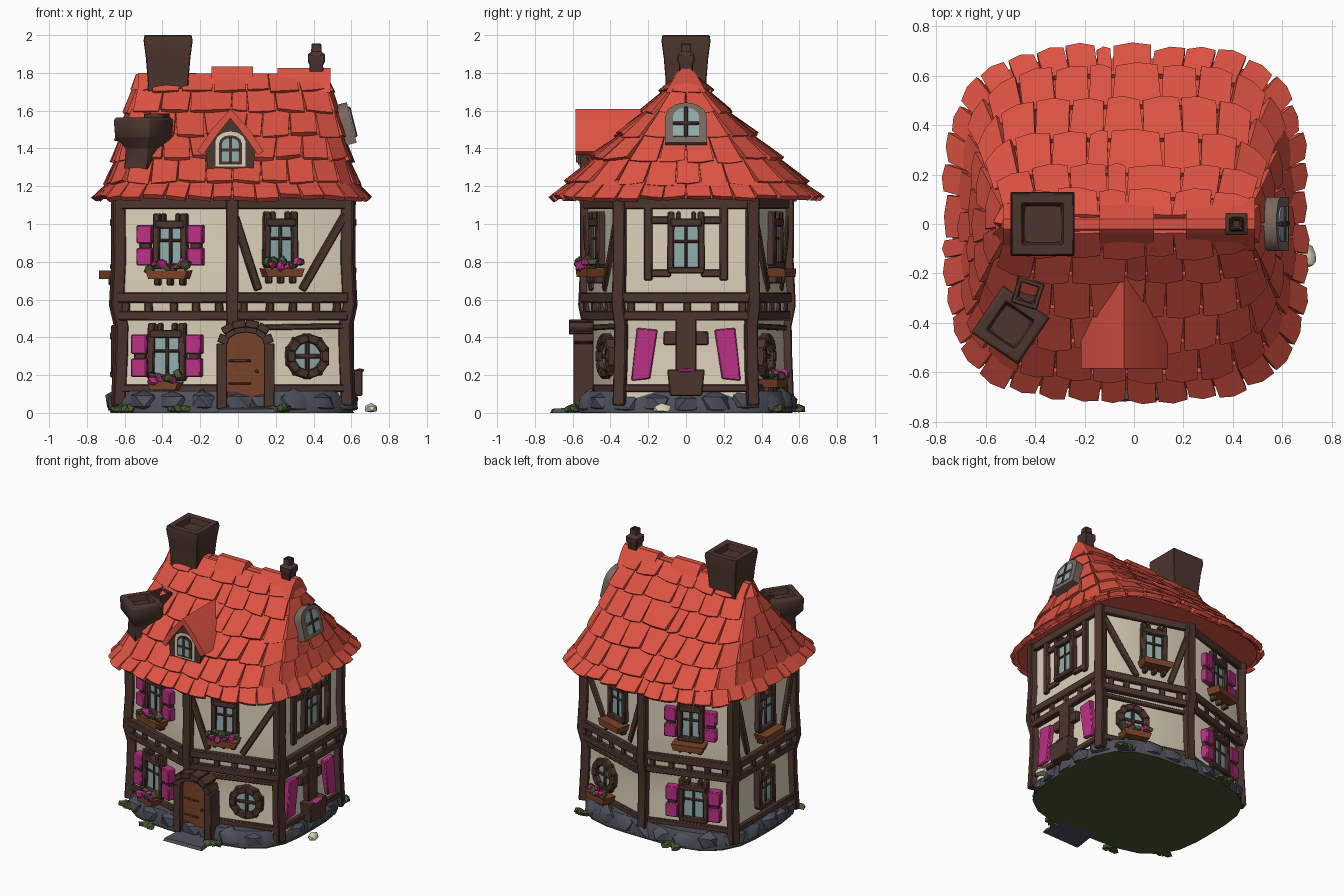
import bpy, bmesh, math, random
from mathutils import Vector as V, Matrix

if "Cube" in bpy.data.objects:
    bpy.data.objects.remove(bpy.data.objects["Cube"])

random.seed(4)
R = random.uniform
COL = {"roof red": (.72, .085, .055), "dark timber": (.075, .036, .027), "cream plaster": (.72, .64, .49),
       "shutter pink": (.5, .03, .23), "slate stone": (.075, .08, .105), "window glass": (.29, .42, .42),
       "door wood": (.19, .055, .02), "leaf green": (.06, .1, .03), "taupe wood": (.19, .14, .115)}
PART = {"roof_core": "roof red", "roof_tiles": "roof red", "ridge_caps": "roof red", "dormer_roof": "roof red",
        "walls": "cream plaster", "dormer_wall": "cream plaster", "loose_stone": "cream plaster",
        "timber_frame": "dark timber", "corner_posts": "dark timber", "window_frames": "dark timber",
        "door_frame": "dark timber", "dormer_frame": "dark timber", "chimneys": "dark timber",
        "window_panes": "window glass", "shutters": "shutter pink", "flowers": "shutter pink",
        "leaves": "leaf green", "turf_underside": "leaf green", "foundation": "slate stone",
        "door_step": "slate stone", "door": "door wood", "sills": "door wood", "gable_window": "taupe wood"}
bms = {n: bmesh.new() for n in PART}


# ---- helpers: everything is a loft between rings of points
def loft(name, rings, caps=True):
    bm = bms[name]
    vs = [[bm.verts.new(p) for p in r] for r in rings]
    n = len(vs[0])
    for a, b in zip(vs, vs[1:]):
        for i in range(n):
            bm.faces.new((a[i], a[(i + 1) % n], b[(i + 1) % n], b[i]))
    if caps:
        bm.faces.new(vs[0])
        bm.faces.new(vs[-1])


def prism(name, M, pts, o1, o0=-.04):
    """Extrude a (u, z) outline on a wall from depth o0 to o1 outwards."""
    loft(name, [[M @ V((u, -o, z)) for u, z in pts] for o in (o0, o1)])


def box(name, M, u0, u1, z0, z1, o1, o0=-.04):
    prism(name, M, [(u0, z0), (u1, z0), (u1, z1), (u0, z1)], o1, o0)


def beam(name, M, p, q, w, o1, o0=-.04):
    p, q = V(p), V(q)
    d = (q - p).normalized()
    s = V((-d.y, d.x)) * w / 2
    prism(name, M, [p - s, q - s, q + s, p + s], o1, o0)


def arch(u, w, z0, z1, n=6):
    """Arched outline: straight sides, round top."""
    zs = z1 - w * .35
    return [(u - w / 2, z0)] + [(u - w / 2 * math.cos(math.pi * i / n), zs + w * .35 * math.sin(math.pi * i / n))
                                for i in range(n + 1)] + [(u + w / 2, z0)]


def ngon(u, z, r, n=8):
    return [(u + r * math.cos(2 * math.pi * (i + .5) / n), z + r * math.sin(2 * math.pi * (i + .5) / n)) for i in range(n)]


def square(cx, cy, z, h, rot=0):
    return [(cx + h * math.cos(rot + math.pi / 4 + k * math.pi / 2) * 1.414,
             cy + h * math.sin(rot + math.pi / 4 + k * math.pi / 2) * 1.414, z) for k in range(4)]


def blob(name, loc, size, rot=0, jit=.15):
    M = Matrix.Translation(loc) @ Matrix.Rotation(rot, 4, 'Z') @ Matrix.Diagonal((*size, 1))
    for v in bmesh.ops.create_icosphere(bms[name], subdivisions=1, radius=1, matrix=M)["verts"]:
        v.co += (v.co - V(loc)) * R(-jit, jit)
        v.co.z = max(v.co.z, 0.003)


def frame(p, q):
    u = (V(q) - V(p)).normalized()
    m = (V(p) + V(q)) / 2
    return Matrix(((u.x, -u.y, 0, m.x), (u.y, u.x, 0, m.y), (0, 0, 1, 0), (0, 0, 0, 1)))


# ---- walls: six-sided plan, upper floor slightly jettied
HEX = [(-.635, -.35), (-.03, -.53), (.585, -.35), (.585, .35), (-.03, .54), (-.635, .35)]
PROF = [(.04, 1), (.3, .98), (.46, .975), (.57, 1.015), (.8, .995), (1.18, 1)]
loft("walls", [[(x * s, y * s, z) for x, y in HEX] for z, s in PROF])
for x, y in HEX:
    a = math.atan2(y, x) if abs(x) > .1 else 0
    loft("corner_posts", [square(x * s, y * s, z, .033, a * .5) for z, s in PROF])
FL, FR, RT, LT = frame(HEX[0], HEX[1]), frame(HEX[1], HEX[2]), frame(HEX[2], HEX[3]), frame(HEX[5], HEX[0])
FLIP = Matrix.Diagonal((1, -1, 1, 1))
BL, BR = FLIP @ FL, FLIP @ FR
for M, h in ((FL, .31), (FR, .31), (BL, .31), (BR, .31), (RT, .34), (LT, .34)):
    for z, w, o in ((1.11, .06, .025), (.61, .055, .036), (.515, .05, .03), (.13, .04, .02)):
        beam("timber_frame", M, (-h, z), (h, z), w, o)
    for k in range(-2, 3):   # short studs between the floor beams
        u = k * h * .42 + R(-.015, .015)
        box("timber_frame", M, u - .02, u + .02, .52, .6, .027)


# ---- windows, shutters, flower boxes
def flower_box(M, u, z, w, o=.1, flowers=True):
    prism("sills", M, [(u - w / 2 + .015, z - .035), (u + w / 2 - .015, z - .035), (u + w / 2, z + .01), (u - w / 2, z + .01)], o)
    for s in (-.3, 0, .3):
        box("window_frames", M, u + s * w - .014, u + s * w + .014, z - .07, z - .03, o * .5)
    for i in range(9 if flowers else 0):
        p = M @ V((u + (i / 8 - .5) * w * .85, -R(.055, .1), z + R(.015, .05)))
        blob("flowers" if i % 2 else "leaves", p, (R(.02, .03),) * 3, jit=.3)


def window(M, u, z0, z1, w=.12, shutters=False, box_w=0, flowers=True):
    h = w / 2
    box("window_panes", M, u - h, u + h, z0, z1, .015)
    for s in (-1, 1):
        beam("window_frames", M, (u + s * (h + .018), z0 - .02), (u + s * (h + .014), z1 + .075), .036, .037)
        box("window_frames", M, u + s * .04 - .012, u + s * .04 + .012, z1 + .03, z1 + .075, .03)
        if shutters:
            zm, c = (z0 + z1) / 2, u + s * (h + .08)
            for a, b in ((z0 - .01, zm - .012), (zm + .012, z1 + .015)):
                box("shutters", M, c - .042, c + .042, a, b, .045)
            box("window_frames", M, c - .03, c + .03, z0, z1, .028)
    beam("window_frames", M, (u - h - .02, z1 + .018), (u + h + .02, z1 + .018), .042, .042)
    beam("window_frames", M, (u - h - .03, z0 - .015), (u + h + .03, z0 - .015), .034, .042)
    box("window_frames", M, u - .009, u + .009, z0, z1, .024)
    box("window_frames", M, u - h, u + h, (z0 + z1) / 2 + .02, (z0 + z1) / 2 + .036, .024)
    if box_w:
        flower_box(M, u, z0 - .045, box_w, flowers=flowers)


def round_window(M, u, z):
    ring = ngon(u, z, .098, 10)
    for a, b in zip(ring, ring[1:] + ring[:1]):
        beam("window_frames", M, a, b, .045, .035)
        box("window_frames", M, a[0] - .022, a[0] + .022, a[1] - .022, a[1] + .022, .028)
    prism("window_panes", M, ngon(u, z, .09), .005)
    box("window_frames", M, u - .011, u + .011, z - .09, z + .09, .016)
    box("window_frames", M, u - .09, u + .09, z - .011, z + .011, .016)


for M, front in ((FL, True), (BL, False)):
    window(M, -.02, .79, .98, shutters=True, box_w=.23, flowers=front)
    window(M, -.04, .2, .4, w=.14, shutters=True, box_w=.17 if front else 0)
for M, front in ((FR, True), (BR, False)):
    window(M, -.06, .8, .99, box_w=.22, flowers=front)
    round_window(M, .09, .3)
    beam("timber_frame", M, (-.31, 1.04), (-.18, .65), .042, .022)
    beam("timber_frame", M, (.3, 1.05), (.06, .65), .042, .022)
    beam("timber_frame", M, (-.3, .45), (.3, .46), .03, .012)
flower_box(BR, .09, .17, .2)
# right side: tall window, outer studs, slanted shutters, planter
window(RT, 0, .77, .99, w=.13)
for s in (-1, 1):
    box("timber_frame", RT, s * .2 - .022, s * .2 + .022, .7, 1.09, .025)
    box("timber_frame", RT, s * .15 - .07, s * .15 + .07, 1.0, 1.04, .02)
    box("timber_frame", RT, s * .15 - .07, s * .15 + .07, .72, .76, .02)
    prism("shutters", RT, [(s * .29, .17), (s * .19, .18), (s * .15, .44), (s * .26, .45)], .02)
    box("timber_frame", RT, s * .07 - .05, s * .07 + .05, .36, .43, .022)
box("timber_frame", RT, -.055, .055, .15, .52, .03)
prism("window_frames", RT, [(-.085, .09), (.085, .09), (.1, .23), (-.1, .23)], .075)
blob("flowers", (.645, .0, .225), (.025, .06, .012))
# left side
window(LT, 0, .79, .99, w=.13, box_w=.22, flowers=False)
window(LT, 0, .22, .39, w=.12)
for s in (-1, 1):
    beam("timber_frame", LT, (s * .31, 1.05), (s * .2, .65), .042, .022)

# ---- door with arched frame
D = Matrix.Translation((.04, -.53, 0))
prism("door", D, arch(0, .2, .03, .43), .03)
rim = arch(0, .25, .02, .455)
for a, b in zip(rim, rim[1:]):
    beam("door_frame", D, a, b, .055, .065)
for a, b in zip(rim[2:-2], rim[3:-2]):
    beam("door_frame", D, (a[0] * 1.12, a[1] + .02), (b[0] * 1.12, b[1] + .02), .04, .09)
for z in (.15, .27):
    box("door_frame", D, -.09, .03, z, z + .012, .035)
blob("door_frame", (.1, -.565, .22), (.012,) * 3)
loft("door_step", [[(-.11, -.72, 0), (.2, -.71, 0), (.18, -.5, 0), (-.08, -.5, 0)],
                   [(-.1, -.71, .02), (.19, -.7, .022), (.17, -.5, .035), (-.07, -.5, .035)]])


# ---- stone foundation
def oval(a, b, z, t, p=4., cx=-.03):
    c, s = math.cos(t), math.sin(t)
    return V((cx + a * math.copysign(abs(c) ** (2 / p), c), b * math.copysign(abs(s) ** (2 / p), s), z))


def spaced(a, b, n, p=4., off=0.):
    """Angles that split an oval into n pieces of equal length."""
    S = [2 * math.pi * i / 800 for i in range(801)]
    P = [oval(a, b, 0, t, p) for t in S]
    L = [0]
    for u, v in zip(P, P[1:]):
        L.append(L[-1] + (v - u).length)
    return [next(S[i] for i in range(801) if L[i] >= L[-1] * (k + off) / n) for k in range(n)]


ts = spaced(.64, .56, 28, 3.4)
loft("foundation", [[oval(.64 * s, .56 * s, z, t, 3.4) for t in ts] for s, z in ((1, .004), (1, .06), (.96, .115))])
loft("turf_underside", [[oval(.645, .565, z, t, 3.4) for t in ts] for z in (0, .005)])
for t in spaced(.6, .52, 24, 3.4):
    p = oval(.6, .52, R(.04, .065), t, 3.4)
    blob("foundation", p, (R(.065, .08), R(.085, .11), R(.06, .075)), math.atan2(p.y * 1.1, p.x), .08)
for x, y in ((-.33, -.6), (.24, -.6), (-.3, .59), (-.6, -.42), (.5, .5)):
    for k in range(4):
        blob("leaves", (x + R(-.06, .06), y + R(-.02, .02), .02), (.035, .03, .025), R(0, 3), .3)
blob("loose_stone", (.705, -.13, .022), (.035, .055, .028), .3)

# ---- roof: concave core, then rows of loose tiles
ROOF = [(.695, .68, 1.145, 4), (.64, .60, 1.225, 4), (.605, .475, 1.35, 4.2), (.58, .34, 1.47, 4.6),
        (.55, .2, 1.6, 5), (.525, .1, 1.71, 5), (.505, .03, 1.79, 5)]
ts = spaced(.69, .68, 48)
loft("roof_core", [[oval(a * .985, b * .985, z - .01, t, p) for t in ts] for a, b, z, p in ROOF])
for i, (lo, up) in enumerate(zip(ROOF, ROOF[1:])):
    a, b, z, p = lo
    n = int((a + b) * 3.7 / (.125 if i == 0 else .15))
    ts = spaced(a, b, n, p, .5 * (i % 2))
    for k in range(n):
        t0, t1 = ts[k], ts[(k + 1) % n]
        L0, L1 = oval(a, b, z, t0, p), oval(a, b, z, t1, p)
        U0, U1 = oval(*up[:3], t0, up[3]), oval(*up[:3], t1, up[3])
        nrm = (L1 - L0).cross((U0 + U1) - (L0 + L1)).normalized()
        lift, g = nrm * R(.018, .034), (L1 - L0) * R(.02, .07)
        L0 = L0 + (L0 - U0).normalized() * R(.005, .035) + g
        L1 = L1 + (L1 - U1).normalized() * R(.005, .035) - g
        mid = (L0 + L1) / 2 + nrm * .008 + (L0 - U0).normalized() * .008
        top = [L0 + lift, mid + lift, L1 + lift, U1 + nrm * .008, (U0 + U1) / 2 + nrm * .012, U0 + nrm * .008]
        loft("roof_tiles", [[q - nrm * .03 for q in top], top])
for x0, x1, h in ((-.53, -.22, 1.8), (-.23, -.13, 1.795), (-.14, .08, 1.835), (.07, .22, 1.79), (.21, .49, 1.825)):
    loft("ridge_caps", [[(x, y, h - d) for y, d in ((-.11, .13), (-.055, .035), (-.02, 0), (.02, 0), (.055, .035), (.11, .13))]
                        for x in (x0, x1)])

# ---- dormer and gable window
DM = Matrix.Translation((-.04, -.53, 0))
prism("dormer_frame", DM, [(-.12, 1.29), (.12, 1.29), (.135, 1.4), (0, 1.56), (-.135, 1.4)], .03, -.25)
prism("dormer_wall", DM, arch(0, .16, 1.305, 1.49), .035)
prism("dormer_frame", DM, arch(0, .12, 1.315, 1.47), .042)
prism("window_panes", DM, arch(0, .09, 1.33, 1.455), .047)
box("dormer_frame", DM, -.008, .008, 1.325, 1.46, .053)
box("dormer_frame", DM, -.05, .05, 1.385, 1.399, .053)
for s in (-1, 1):
    prism("dormer_roof", DM, [(0, 1.61), (s * .1, 1.5), (s * .175, 1.385), (s * .145, 1.365), (s * .08, 1.46), (0, 1.56)], .055, -.32)
GW = Matrix.Translation((.573, 0, 1.53)) @ Matrix.Rotation(math.pi / 2, 4, 'Z') @ Matrix.Rotation(-.24, 4, 'X')
prism("gable_window", GW, arch(0, .22, -.11, .11), .03, -.08)
prism("window_panes", GW, arch(0, .14, -.075, .08), .036)
box("window_frames", GW, -.01, .01, -.08, .085, .043)
box("window_frames", GW, -.07, .07, -.015, .005, .043)


# ---- chimneys with hollow tops
def chimney(cx, cy, rows, rot=0):
    h, z = rows[-1]
    loft("chimneys", [square(cx, cy, zz, hh, rot) for hh, zz in rows + [(h * .68, z), (h * .6, z - .05)]])


chimney(-.37, 0, [(.105, 1.62), (.108, 1.76), (.118, 1.88), (.13, 1.97), (.125, 2.0)])
chimney(.415, 0, [(.04, 1.7), (.036, 1.84), (.045, 1.86), (.045, 1.9), (.028, 1.91), (.026, 1.955)])
chimney(-.5, -.41, [(.075, 1.29), (.07, 1.4), (.11, 1.46), (.115, 1.55), (.105, 1.565)], -.6)
chimney(-.43, -.28, [(.05, 1.4), (.055, 1.585)], -.3)

# ---- turn each part into an object
MAT = {}
for n, c in COL.items():
    MAT[n] = bpy.data.materials.new(n)
    MAT[n].diffuse_color = (*c, 1)
for n, bm in bms.items():
    bmesh.ops.recalc_face_normals(bm, faces=bm.faces)
    me = bpy.data.meshes.new(n)
    bm.to_mesh(me)
    bm.free()
    me.materials.append(MAT[PART[n]])
    ob = bpy.data.objects.new(n, me)
    bpy.context.collection.objects.link(ob)
    ob.select_set(True)
    bpy.context.view_layer.objects.active = ob
    if n in ("timber_frame", "window_frames", "shutters", "corner_posts", "chimneys", "door_frame"):
        bv = ob.modifiers.new("soft_edges", 'BEVEL')
        bv.width, bv.segments = .006, 1
bpy.ops.object.shade_smooth_by_angle(angle=math.radians(40))

for m in bpy.data.materials:
    if m.users and not m.is_grease_pencil:
        m.use_nodes = True
        m.node_tree.nodes["Principled BSDF"].inputs["Base Color"].default_value = m.diffuse_color
